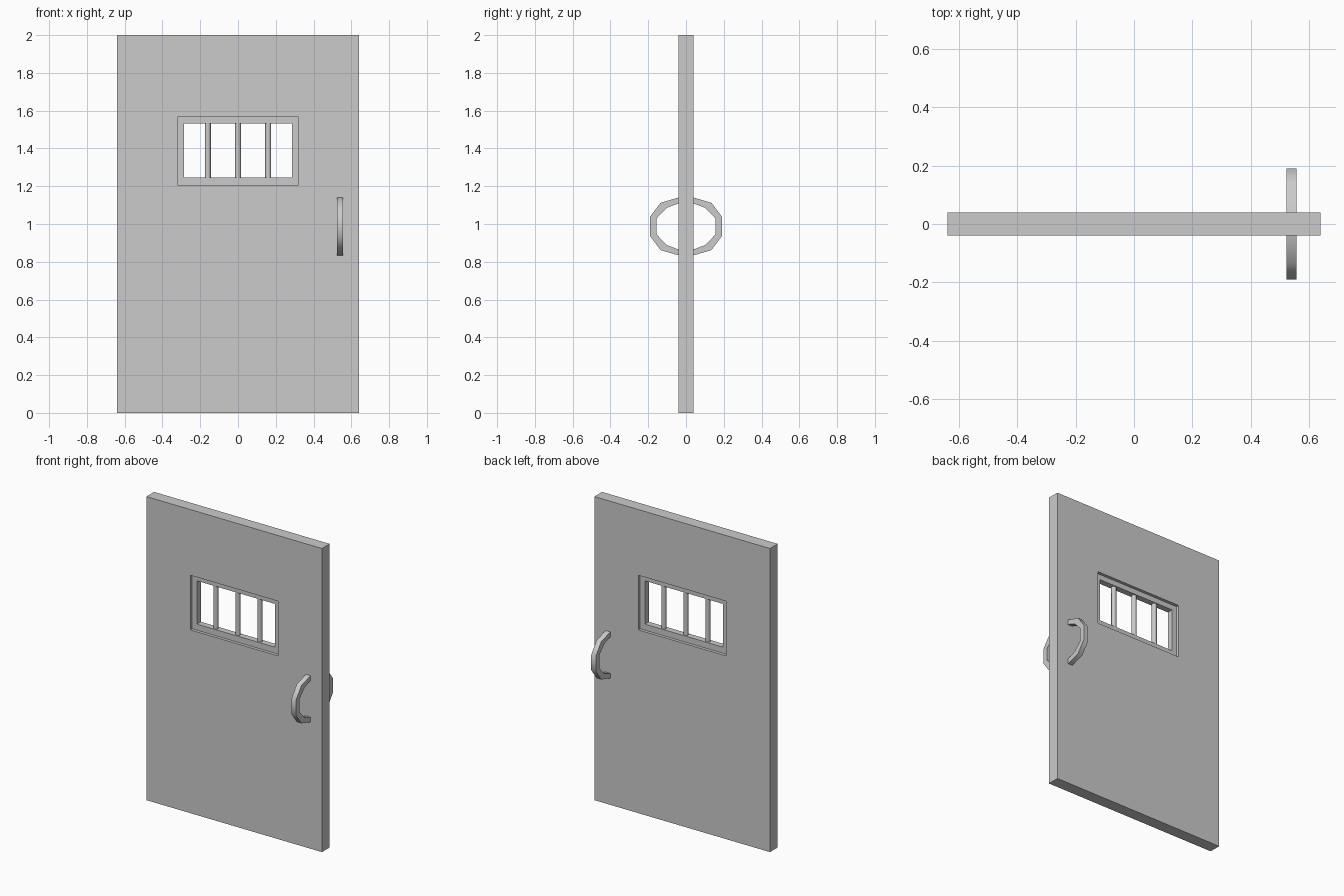
import bpy
import bmesh
import math

cube = bpy.data.objects.get("Cube")
if cube:
    bpy.data.objects.remove(cube, do_unlink=True)

grey = bpy.data.materials.new("plain grey")
grey.use_nodes = True
colour = (0.6, 0.6, 0.6, 1)
grey.diffuse_color = colour
grey.node_tree.nodes["Principled BSDF"].inputs["Base Color"].default_value = colour


def finish(name, bm, smooth=False):
    bmesh.ops.recalc_face_normals(bm, faces=bm.faces)
    mesh = bpy.data.meshes.new(name)
    bm.to_mesh(mesh)
    bm.free()
    mesh.materials.append(grey)
    obj = bpy.data.objects.new(name, mesh)
    bpy.context.collection.objects.link(obj)
    if smooth:
        bpy.ops.object.select_all(action='DESELECT')
        obj.select_set(True)
        bpy.context.view_layer.objects.active = obj
        bpy.ops.object.shade_smooth_by_angle(angle=math.radians(50))
    return obj


def pierced_panel(name, outer, inner, half_depth):
    """Rectangular slab with a rectangular hole; rectangles are half width, bottom, top."""
    bm = bmesh.new()
    loops = []
    for w, low, high in (outer, inner):
        for y in (-half_depth, half_depth):
            loops.append([bm.verts.new((x, y, z)) for x, z in
                          ((-w, low), (w, low), (w, high), (-w, high))])
    out_f, out_b, in_f, in_b = loops
    for a, b in ((out_f, in_f), (in_f, in_b), (in_b, out_b), (out_b, out_f)):
        for i in range(4):
            j = (i + 1) % 4
            bm.faces.new((a[i], a[j], b[j], b[i]))
    return finish(name, bm)


# Door slab and the recessed window frame
opening = (0.32, 1.207, 1.567)
glassless = (0.285, 1.247, 1.532)
pierced_panel("door_panel", (0.64, 0, 2), opening, 0.04)
pierced_panel("window_frame", opening, glassless, 0.02)

# Window bars
for i, x in enumerate((-0.16, 0, 0.16)):
    bm = bmesh.new()
    bmesh.ops.create_cone(bm, cap_ends=True, segments=8, radius1=0.016,
                          radius2=0.016, depth=0.3)
    bmesh.ops.translate(bm, verts=bm.verts, vec=(x, 0, 1.39))
    finish(f"window_bar_{i + 1}", bm, smooth=True)

# Curved pull handles: half profile of (distance from door centre, height from middle)
outer_half = [(0.03, 0.155), (0.05, 0.15), (0.135, 0.125), (0.191, 0.05)]
inner_half = [(0.03, 0.123), (0.05, 0.118), (0.103, 0.098), (0.156, 0.042)]


def full_arc(half):
    return half + [(y, -z) for y, z in reversed(half)]


for name, side in (("front_handle", -1), ("back_handle", 1)):
    bm = bmesh.new()
    sections = []
    for (yo, zo), (yi, zi) in zip(full_arc(outer_half), full_arc(inner_half)):
        sections.append([bm.verts.new((0.54 + dx, side * y, 0.987 + z))
                         for dx, y, z in ((-0.017, yo, zo), (0.017, yo, zo),
                                          (0.017, yi, zi), (-0.017, yi, zi))])
    for a, b in zip(sections, sections[1:]):
        for i in range(4):
            j = (i + 1) % 4
            bm.faces.new((a[i], a[j], b[j], b[i]))
    bm.faces.new(sections[0])
    bm.faces.new(sections[-1])
    finish(name, bm, smooth=True)
